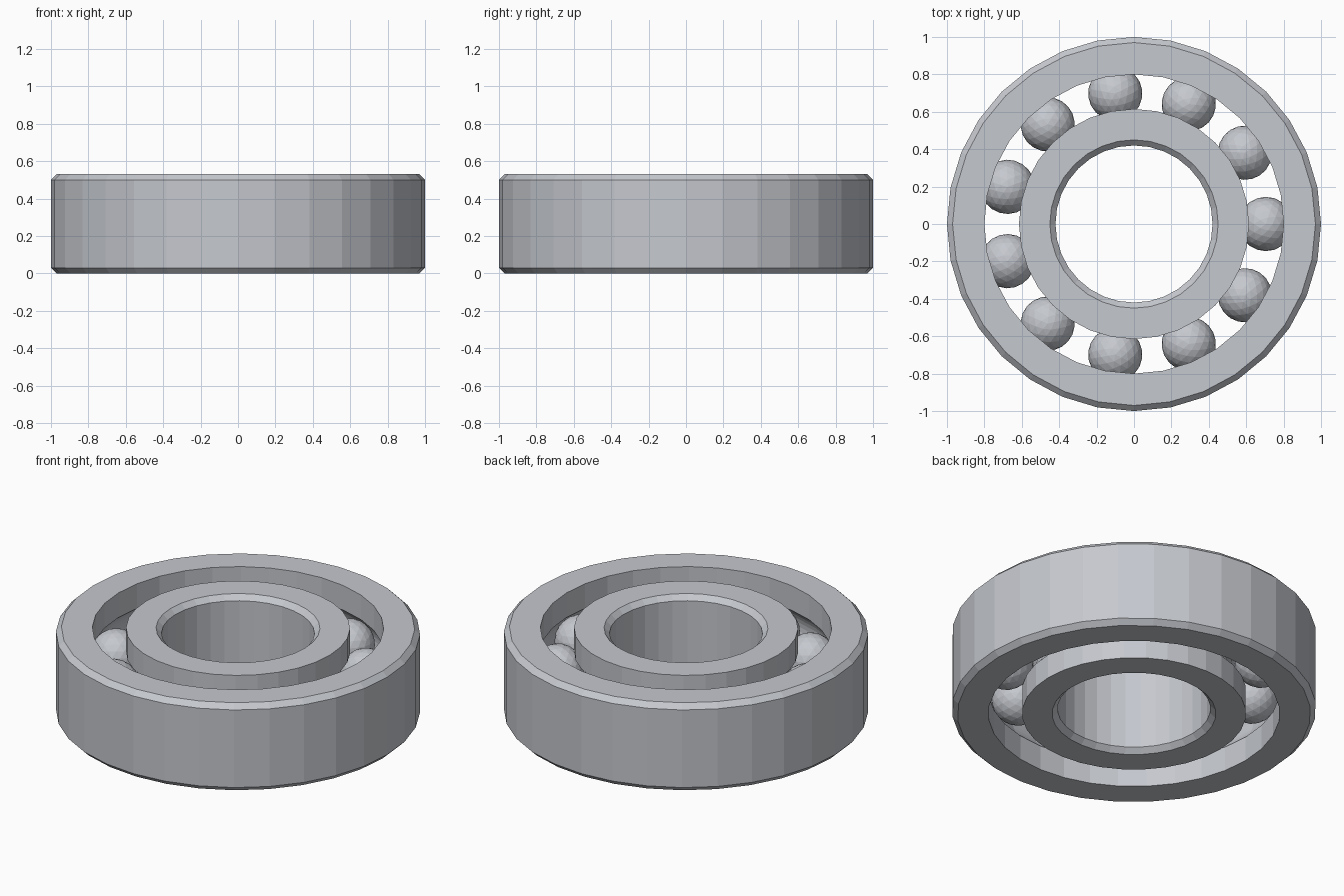
import bpy
import bmesh
from math import sin, cos, pi, sqrt, asin

cube = bpy.data.objects.get("Cube")
if cube:
    bpy.data.objects.remove(cube, do_unlink=True)

HEIGHT = 0.53
MID = HEIGHT / 2
CHAMFER = 0.03
SIDES = 32
BALLS = 11
PITCH = 0.705          # radius of the circle of ball centres
BALL_R = 0.145
GROOVE_R = 0.15

steel = bpy.data.materials.new("brushed steel grey")
steel.use_nodes = True
color = (0.56, 0.58, 0.62, 1)
steel.diffuse_color = color
steel.node_tree.nodes["Principled BSDF"].inputs["Base Color"].default_value = color


def add_object(name, bm):
    bmesh.ops.recalc_face_normals(bm, faces=bm.faces)
    mesh = bpy.data.meshes.new(name)
    bm.to_mesh(mesh)
    bm.free()
    mesh.materials.append(steel)
    obj = bpy.data.objects.new(name, mesh)
    bpy.context.collection.objects.link(obj)
    return obj


def ring(name, plain, race):
    """Lathe a ring: chamfered wall at radius plain, grooved wall at radius race."""
    side = 1 if plain > race else -1
    lip = plain - side * CHAMFER
    profile = [(lip, 0), (plain, CHAMFER), (plain, HEIGHT - CHAMFER),
               (lip, HEIGHT), (race, HEIGHT)]
    # ball groove, concentric with the balls
    half = asin(sqrt(GROOVE_R ** 2 - (race - PITCH) ** 2) / GROOVE_R)
    steps = 10
    for i in range(steps + 1):
        a = half - 2 * half * i / steps
        profile.append((PITCH + side * GROOVE_R * cos(a), MID + GROOVE_R * sin(a)))
    profile.append((race, 0))

    bm = bmesh.new()
    loops = []
    for s in range(SIDES):
        t = 2 * pi * s / SIDES
        loops.append([bm.verts.new((r * cos(t), r * sin(t), z)) for r, z in profile])
    for s in range(SIDES):
        a, b = loops[s], loops[(s + 1) % SIDES]
        for i in range(len(profile)):
            j = (i + 1) % len(profile)
            bm.faces.new((a[i], b[i], b[j], a[j]))
    return add_object(name, bm)


# Races
ring("outer_ring", 1.0, 0.80)
ring("inner_ring", 0.42, 0.615)

# Faceted balls sharing one mesh
bm = bmesh.new()
bmesh.ops.create_icosphere(bm, subdivisions=3, radius=BALL_R)
first = add_object("ball_1", bm)
for k in range(BALLS):
    ball = first
    if k:
        ball = bpy.data.objects.new(f"ball_{k + 1}", first.data)
        bpy.context.collection.objects.link(ball)
    t = 2 * pi * k / BALLS
    ball.location = (PITCH * cos(t), PITCH * sin(t), MID)
    ball.rotation_euler.z = t
